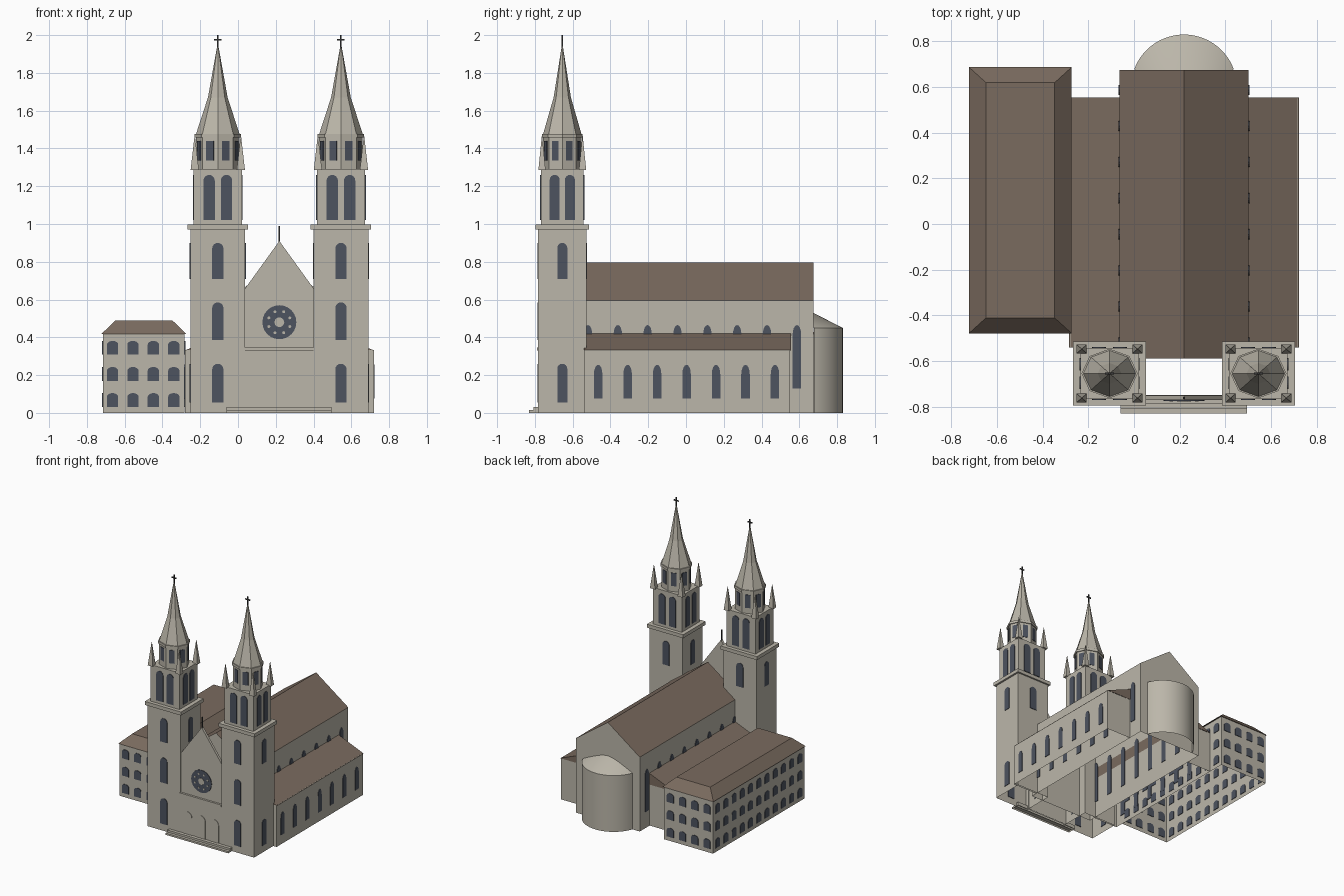
import bpy, bmesh, math
from mathutils import Vector, Matrix

cube = bpy.data.objects.get("Cube")
if cube:
    bpy.data.objects.remove(cube, do_unlink=True)


def material(name, rgb):
    m = bpy.data.materials.new(name)
    m.use_nodes = True
    m.diffuse_color = (*rgb, 1)
    m.node_tree.nodes["Principled BSDF"].inputs["Base Color"].default_value = (*rgb, 1)
    return m


STONE = material("pale_stone", (0.50, 0.47, 0.40))
ROOF = material("brown_roof", (0.195, 0.147, 0.114))
GLASS = material("dark_glass", (0.075, 0.087, 0.115))
IRON = material("dark_iron", (0.04, 0.04, 0.04))

MID = 0.219          # centre line of the church
X, Y = Vector((1, 0, 0)), Vector((0, 1, 0))


def finish(bm, name, *mats, recalc=True):
    if recalc:
        bmesh.ops.recalc_face_normals(bm, faces=bm.faces)
    me = bpy.data.meshes.new(name)
    bm.to_mesh(me)
    bm.free()
    for m in mats:
        me.materials.append(m)
    ob = bpy.data.objects.new(name, me)
    bpy.context.scene.collection.objects.link(ob)
    return ob


def drop_bottom(bm):
    low = [f for f in bm.faces if f.normal.z < -0.9]
    bmesh.ops.delete(bm, geom=low, context='FACES_ONLY')


def box(name, x, y, z, mat, open_bottom=False):
    lo, hi = Vector((x[0], y[0], z[0])), Vector((x[1], y[1], z[1]))
    bm = bmesh.new()
    bmesh.ops.create_cube(bm, size=1, matrix=Matrix.Translation((lo + hi) / 2)
                          @ Matrix.Diagonal((*(hi - lo), 1)))
    if open_bottom:
        drop_bottom(bm)
    return finish(bm, name, mat, recalc=False)


def extrude_outline(bm, pts, offset):
    a = [bm.verts.new(p) for p in pts]
    b = [bm.verts.new(p + offset) for p in pts]
    bm.faces.new(a)
    bm.faces.new(b[::-1])
    n = len(pts)
    for i in range(n):
        j = (i + 1) % n
        bm.faces.new((a[j], a[i], b[i], b[j]))


def prism(name, profile, y0, y1, *mats, hollow=True):
    """Profile in x and z, run along y; sloping faces take the second colour."""
    bm = bmesh.new()
    extrude_outline(bm, [Vector((px, y0, pz)) for px, pz in profile], Y * (y1 - y0))
    bmesh.ops.recalc_face_normals(bm, faces=bm.faces)
    bm.normal_update()
    if hollow:
        drop_bottom(bm)
    for f in bm.faces:
        f.material_index = int(len(mats) > 1 and f.normal.z > 0.3)
    return finish(bm, name, *mats, recalc=False)


def arch(bm, pos, u, w, h, rise=None, depth=0.008):
    """Round-headed plate with its sill centre at pos, u along the wall."""
    rise = w / 2 if rise is None else rise
    n = u.cross(Vector((0, 0, 1)))
    up = Vector((0, 0, 1))
    base = Vector(pos) - n * depth / 2
    pts = [base - u * w / 2, base + u * w / 2]
    for i in range(9):
        a = math.pi * i / 8
        pts.append(base + u * (w / 2 * math.cos(a)) + up * (h - rise + rise * math.sin(a)))
    extrude_outline(bm, pts, n * depth)


def cone(name, at, r1, r2, z0, z1, sides, mat, squash=1, turn=0.0):
    bm = bmesh.new()
    m = (Matrix.Translation((at[0], at[1], (z0 + z1) / 2)) @ Matrix.Diagonal((1, squash, 1, 1))
         @ Matrix.Rotation(turn, 4, 'Z'))
    bmesh.ops.create_cone(bm, cap_ends=True, segments=sides, radius1=r1, radius2=r2,
                          depth=z1 - z0, matrix=m)
    return finish(bm, name, mat)


# Nave and aisles
NW = 0.283
prism("nave", [(MID - NW, 0), (MID - NW, 0.594), (MID, 0.797), (MID + NW, 0.594), (MID + NW, 0)],
      -0.59, 0.675, STONE, ROOF)
glass = bmesh.new()
for s, side in ((-1, "right"), (1, "left")):
    inner, outer = MID + s * NW, MID + s * 0.5
    box(side + "_aisle_wall", sorted((inner, outer)), (-0.54, 0.55), (0, 0.332), STONE, True)
    prism(side + "_aisle_roof", [(inner, 0.42), (outer + s * 0.003, 0.33), (inner, 0.33)],
          -0.54, 0.555, ROOF)
    for i in range(7):
        arch(glass, (outer, -0.465 + i * 0.156, 0.075), Y * s, 0.045, 0.18, 0.05)
    for i in range(8):
        arch(glass, (inner, -0.519 + i * 0.158, 0.13), Y * s, 0.045, 0.335, 0.05)
finish(glass, "church_windows", GLASS)

# Apse with a low conical roof
bm = bmesh.new()
N, R, CY = 32, 0.232, 0.598
rings = [[bm.verts.new((MID + R * math.cos(a), CY + R * math.sin(a), z))
          for a in [math.radians(20) + math.radians(140) * i / N for i in range(N + 1)]]
         for z in (0, 0.45)]
tip = bm.verts.new((MID, CY, 0.568))
for i in range(N):
    bm.faces.new((rings[0][i], rings[0][i + 1], rings[1][i + 1], rings[1][i]))
    bm.faces.new((rings[1][i], rings[1][i + 1], tip))
apse = finish(bm, "apse", STONE)
bpy.context.view_layer.objects.active = apse
apse.select_set(True)
bpy.ops.object.shade_smooth_by_angle(angle=math.radians(25))
apse.select_set(False)

# Front wall between the towers
prism("front_gable", [(0.035, 0), (0.035, 0.655), (MID, 0.91), (0.403, 0.655), (0.403, 0)],
      -0.772, -0.752, STONE)
box("portal_wall", (0.035, 0.403), (-0.78, -0.75), (0, 0.33), STONE, True)
box("portal_ledge", (0.035, 0.403), (-0.788, -0.75), (0.33, 0.345), STONE)
box("gable_finial", (MID - 0.004, MID + 0.004), (-0.766, -0.758), (0.9, 0.99), IRON)
bm = bmesh.new()
for dx in (-0.118, 0, 0.118):
    arch(bm, (MID + dx, -0.78, 0.03), X, 0.078, 0.18)
finish(bm, "portal_doors", STONE)
box("lower_step", (-0.06, 0.495), (-0.83, -0.76), (0, 0.014), STONE, True)
box("upper_step", (-0.06, 0.495), (-0.808, -0.76), (0.014, 0.03), STONE)


# Rose window: glass disc with stone hub and ring of small lobes
def disc(bm, x, z, r, front, sides=24):
    bmesh.ops.create_cone(bm, cap_ends=True, segments=sides, radius1=r, radius2=r, depth=0.006,
                          matrix=Matrix.Translation((x, front, z)) @ Matrix.Rotation(math.pi / 2, 4, 'X'))


bm = bmesh.new()
disc(bm, MID, 0.48, 0.09, -0.773)
finish(bm, "rose_window", GLASS)
bm = bmesh.new()
disc(bm, MID, 0.48, 0.026, -0.775, 12)
for i in range(8):
    a = math.pi / 4 * (i + 0.5)
    disc(bm, MID + 0.06 * math.cos(a), 0.48 + 0.06 * math.sin(a), 0.008, -0.775, 8)
finish(bm, "rose_tracery", STONE)

# Twin towers
TY, SQ = -0.655, 0.88
for tx, side in ((-0.107, "right"), (0.545, "left")):
    def stage(name, half, z0, z1, open_bottom=False):
        hy = half * SQ
        box(side + name, (tx - half, tx + half), (TY - hy, TY + hy), (z0, z1), STONE, open_bottom)

    stage("_tower_shaft", 0.145, 0, 0.97, True)
    stage("_tower_cornice", 0.16, 0.97, 0.998)
    stage("_tower_belfry", 0.128, 0.998, 1.29)
    glass = bmesh.new()
    for u, n, scale in ((X, -Y, SQ), (Y, X, 1), (-X, Y, SQ), (-Y, -X, 1)):
        c = Vector((tx, TY, 0))
        width = 0.06 if scale < 1 else 0.053
        # sill heights and heights of the shaft windows
        rows = [(0.71, 0.19)]
        if n.y <= 0:
            rows.append((0.055, 0.205))
        if n.y < 0:
            rows.append((0.385, 0.2))
        for z, h in rows:
            arch(glass, c + n * 0.145 * scale + Vector((0, 0, z)), u, width, h)
        for k in (-1, 1):
            off = u * k * 0.046 * (1 if scale < 1 else SQ)
            arch(glass, c + n * 0.128 * scale + off + Vector((0, 0, 1.02)), u, width, 0.24)
    finish(glass, side + "_tower_windows", GLASS)

    # Corner pinnacles
    for sx in (-1, 1):
        for sy in (-1, 1):
            cone(side + "_pinnacle", (tx + sx * 0.122, TY + sy * 0.122 * SQ), 0.031, 0.001,
                 1.285, 1.47, 4, STONE, SQ, math.pi / 4)

    # Octagonal lantern with a window on each face
    cone(side + "_lantern", (tx, TY), 0.115, 0.115, 1.29, 1.46, 8, STONE, SQ)
    cone(side + "_lantern_cornice", (tx, TY), 0.123, 0.123, 1.457, 1.477, 8, STONE, SQ)
    glass = bmesh.new()
    apothem = 0.115 * math.cos(math.pi / 8)
    for i in range(8):
        a = math.pi / 4 * (i + 0.5)
        u = Vector((-math.sin(a), math.cos(a), 0))
        p = Vector((apothem * math.cos(a), apothem * math.sin(a), 1.335))
        arch(glass, p, u, 0.042, 0.105, 0.001)
    bmesh.ops.transform(glass, verts=glass.verts, matrix=Matrix.Translation((tx, TY, 0))
                        @ Matrix.Diagonal((1, SQ, 1, 1)))
    finish(glass, side + "_lantern_windows", GLASS)

    # Flared spire and cross
    cone(side + "_spire_base", (tx, TY), 0.115, 0.052, 1.477, 1.67, 8, STONE, SQ)
    cone(side + "_spire_tip", (tx, TY), 0.052, 0.002, 1.67, 1.95, 8, STONE, SQ)
    t = 0.004
    box(side + "_cross_post", (tx - t, tx + t), (TY - t, TY + t), (1.93, 2.0), IRON)
    box(side + "_cross_arm", (tx - 0.02, tx + 0.02), (TY - t, TY + t), (1.971, 1.979), IRON)

# Side building with hipped, flat-topped roof
AX, AY = (-0.716, -0.282), (-0.472, 0.682)
box("annex_walls", AX, AY, (0, 0.42), STONE, True)
bm = bmesh.new()
bmesh.ops.create_cube(bm, size=1)
for v in bm.verts:
    top = v.co.z > 0
    v.co = Vector((-0.498 + math.copysign(0.15 if top else 0.225, v.co.x),
                   0.104 + math.copysign(0.515 if top else 0.583, v.co.y),
                   0.49 if top else 0.418))
finish(bm, "annex_roof", ROOF)
glass = bmesh.new()
for z in (0.032, 0.17, 0.308):
    for i in range(4):
        x = -0.664 + i * 0.108
        arch(glass, (x, AY[0], z), X, 0.06, 0.073, 0.02)
        arch(glass, (x, AY[1], z), -X, 0.06, 0.073, 0.02)
    for i in range(11):
        y = -0.415 + i * 0.104
        arch(glass, (AX[0], y, z), -Y, 0.055, 0.073, 0.02)
        arch(glass, (AX[1], y, z), Y, 0.055, 0.073, 0.02)
finish(glass, "annex_windows", GLASS)
